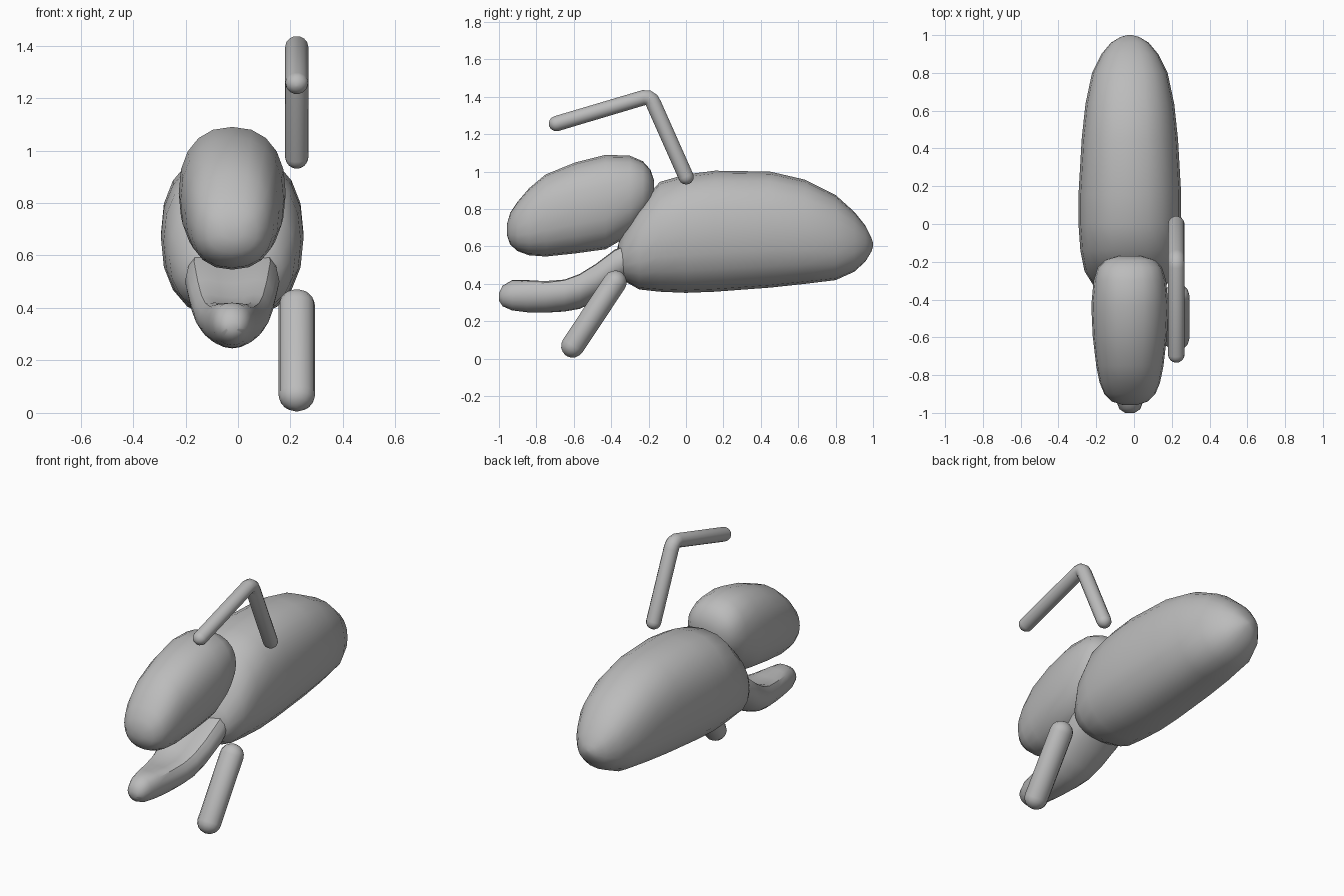
import bpy, bmesh, math
from mathutils import Vector

if "Cube" in bpy.data.objects:
    bpy.data.objects.remove(bpy.data.objects["Cube"])

CX = -0.022  # centre line of the body

grey = bpy.data.materials.new("plain grey")
grey.diffuse_color = (0.5, 0.5, 0.5, 1)
grey.use_nodes = True
grey.node_tree.nodes["Principled BSDF"].inputs["Base Color"].default_value = grey.diffuse_color


def skin(name, rings, angle=35):
    """Skin closed rings of equal size and cap both ends."""
    bm = bmesh.new()
    loops = [[bm.verts.new(p) for p in r] for r in rings]
    n = len(loops[0])
    for a, b in zip(loops, loops[1:]):
        for i in range(n):
            j = (i + 1) % n
            bm.faces.new((a[i], a[j], b[j], b[i]))
    bm.faces.new(loops[0])
    bm.faces.new(loops[-1])
    bmesh.ops.recalc_face_normals(bm, faces=bm.faces[:])
    me = bpy.data.meshes.new(name)
    bm.to_mesh(me)
    bm.free()
    me.polygons.foreach_set("use_smooth", [True] * len(me.polygons))
    me.set_sharp_from_angle(angle=math.radians(angle))
    me.materials.append(grey)
    ob = bpy.data.objects.new(name, me)
    bpy.context.collection.objects.link(ob)
    return ob


def oval(y, top, bottom, half, power=2.3, groove=0.0, n=20):
    """Rounded cross-section at y, optionally with a trough in its top."""
    mid, h = (top + bottom) / 2, (top - bottom) / 2
    ring = []
    for i in range(n):
        a = 2 * math.pi * i / n
        c, s = math.cos(a), math.sin(a)
        x = half * math.copysign(abs(c) ** (2 / power), c)
        z = mid + h * math.copysign(abs(s) ** (2 / power), s)
        if groove and s > 0:
            z -= groove * max(0, 1 - (x / (half * 0.75)) ** 2)
        ring.append((CX + x, y, z))
    return ring


def rod(name, path, r, rx, x, n=14):
    """Round-ended rod along a (y, z) path in the plane of constant x."""
    pts = [Vector(p) for p in path]
    d0, d1 = (pts[1] - pts[0]).normalized(), (pts[-1] - pts[-2]).normalized()
    caps = [math.radians(a) for a in (85, 65, 43, 21)]
    st = [(pts[0] - d0 * r * math.sin(a), d0, math.cos(a)) for a in caps]
    for i, p in enumerate(pts):
        a = (p - pts[i - 1]).normalized() if i else d0
        b = (pts[i + 1] - p).normalized() if i < len(pts) - 1 else d1
        st.append((p, (a + b).normalized(), 1))
    st += [(pts[-1] + d1 * r * math.sin(a), d1, math.cos(a)) for a in reversed(caps)]
    rings = []
    for p, d, k in st:
        rings.append([])
        for i in range(n):
            t = 2 * math.pi * i / n
            s = r * k * math.sin(t)
            rings[-1].append((x + rx * k * math.cos(t), p.x - d.y * s, p.y + d.x * s))
    return skin(name, rings)


# Long rounded body: y, top, bottom, half width
body = [(-.375, .56, .48, .06), (-.36, .62, .445, .13), (-.33, .685, .415, .19),
        (-.25, .82, .37, .24), (-.14, .945, .358, .262), (0, .985, .352, .272),
        (.155, 1.005, .358, .272), (.45, 1.0, .38, .255), (.636, .957, .40, .235),
        (.80, .875, .42, .2), (.90, .785, .465, .15), (.96, .71, .52, .1),
        (.99, .65, .57, .05), (1.0, .62, .60, .012)]
skin("body", [oval(*s) for s in body])

# Domed head
head = [(-.957, .72, .66, .04), (-.94, .78, .61, .095), (-.90, .84, .575, .135),
        (-.84, .91, .553, .16), (-.75, .985, .546, .178), (-.59, 1.05, .563, .197),
        (-.43, 1.09, .585, .204), (-.30, 1.085, .66, .192), (-.23, 1.055, .74, .17),
        (-.19, 1.01, .80, .13), (-.17, .95, .86, .06)]
skin("head", [oval(*s) for s in head])

# Lower jaw with a trough along its top
jaw = [(-1.0, .35, .31, .025, 2, 0), (-.98, .39, .28, .055, 2, 0),
       (-.93, .425, .258, .075, 2, .005), (-.85, .44, .248, .09, 2, .02),
       (-.75, .448, .246, .107, 2, .035), (-.65, .462, .252, .127, 2, .05),
       (-.57, .495, .266, .145, 2, .055), (-.48, .555, .305, .163, 2, .06),
       (-.38, .632, .37, .18, 2, .06), (-.30, .66, .43, .17, 2, .06)]
skin("lower_jaw", [oval(*s) for s in jaw])

# Single leg and bent feeler on the right side
rod("leg", [(-.605, .069), (-.38, .408)], .064, .07, .224)
rod("feeler", [(0, .973), (-.172, 1.36), (-.184, 1.382), (-.202, 1.395),
               (-.228, 1.395), (-.692, 1.257)], .042, .044, .224)
